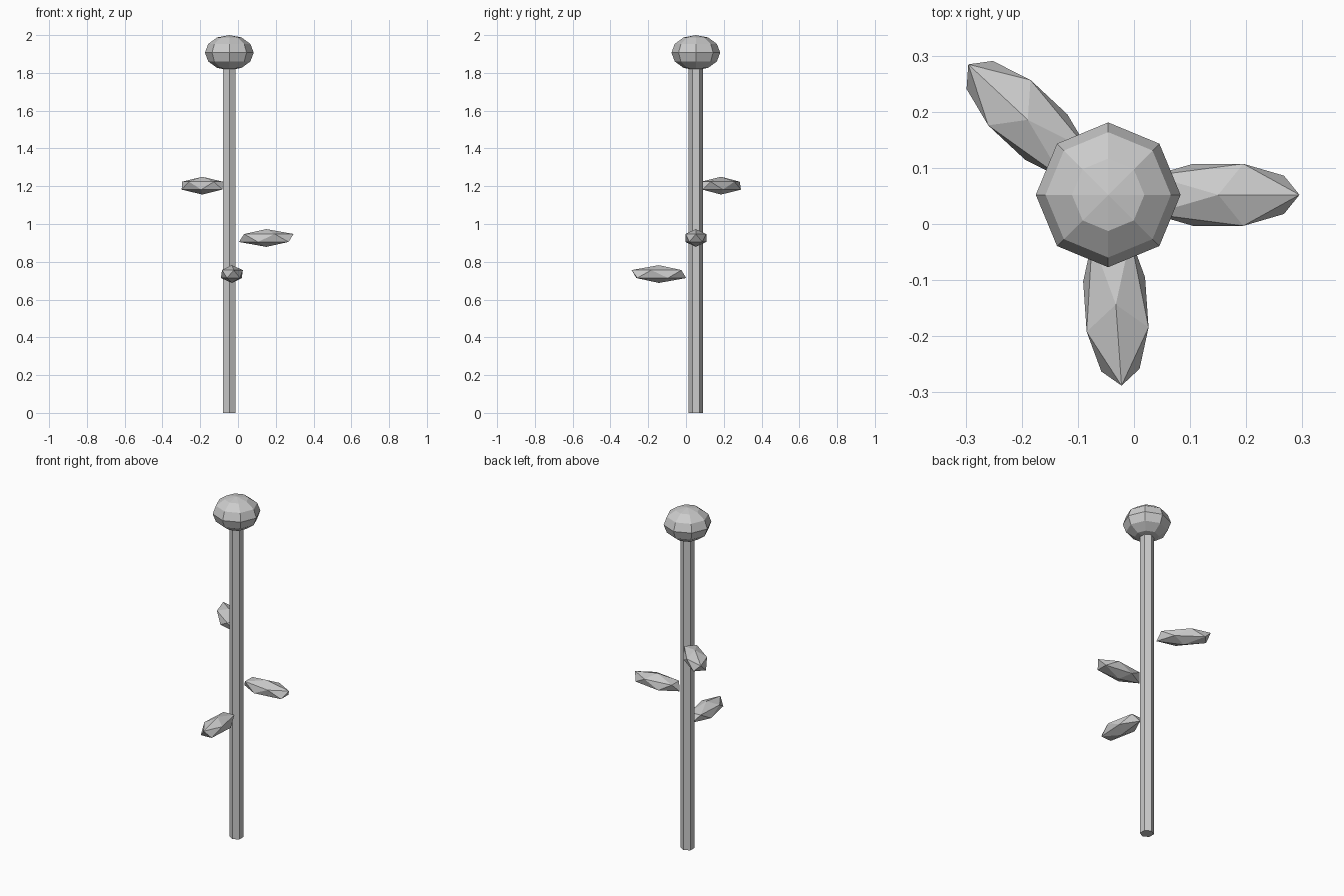
import bpy
import math

if "Cube" in bpy.data.objects:
    bpy.data.objects.remove(bpy.data.objects["Cube"])

CX, CY = -0.046, 0.052   # stem axis


def finish(name, scale=(1, 1, 1)):
    obj = bpy.context.object
    obj.name = name
    obj.scale = scale
    return obj


# Six-sided stem, its top tucked inside the bud
STEM_H = 1.86
bpy.ops.mesh.primitive_cylinder_add(vertices=6, radius=0.0375, depth=STEM_H,
                                    location=(CX, CY, STEM_H / 2))
finish("stem")

# Flattened low-poly bud
bpy.ops.mesh.primitive_uv_sphere_add(segments=8, ring_count=6, radius=1,
                                     location=(CX, CY, 1.907))
finish("flower_bud", (0.129, 0.129, 0.093))

# Faceted leaves spiralling round the stem by 137 degrees
for name, step, z in (("middle_leaf", 0, 0.926),
                      ("upper_leaf", 1, 1.203),
                      ("lower_leaf", 2, 0.735)):
    a = math.radians(137) * step
    bpy.ops.mesh.primitive_ico_sphere_add(
        subdivisions=1, radius=1,
        location=(CX + 0.196 * math.cos(a), CY + 0.196 * math.sin(a), z),
        rotation=(0, 0, a))
    finish(name, (0.162, 0.065, 0.047))
